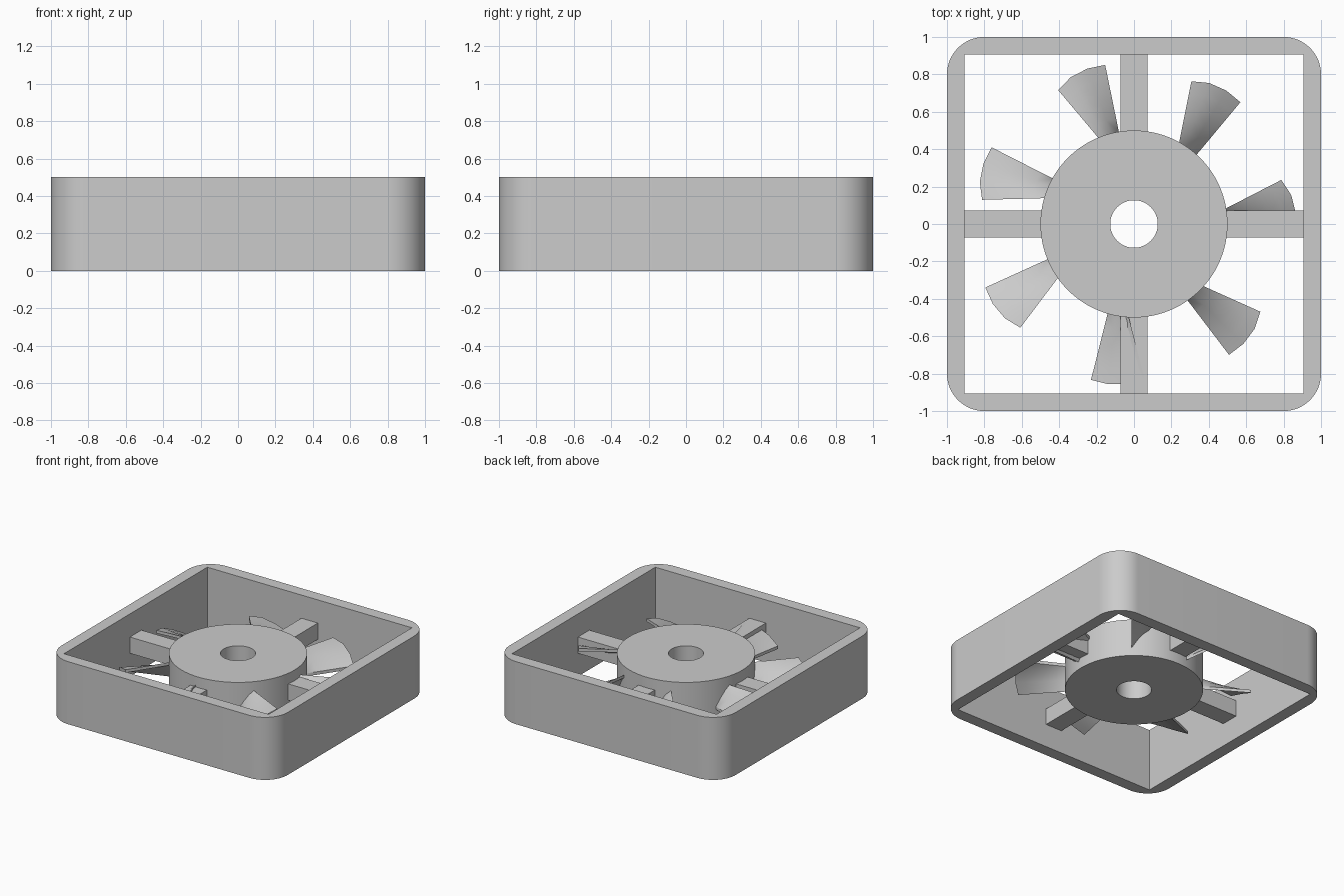
import bpy, bmesh
from math import sin, cos, pi, radians
from mathutils import Matrix, Vector

old = bpy.data.objects.get("Cube")
if old:
    bpy.data.objects.remove(old, do_unlink=True)

grey = bpy.data.materials.new("plain grey")
grey.use_nodes = True
COLOUR = (0.6, 0.6, 0.6, 1)
grey.diffuse_color = COLOUR
grey.node_tree.nodes["Principled BSDF"].inputs["Base Color"].default_value = COLOUR


def finish(name, bm):
    bmesh.ops.recalc_face_normals(bm, faces=bm.faces)
    mesh = bpy.data.meshes.new(name)
    bm.to_mesh(mesh)
    bm.free()
    mesh.materials.append(grey)
    ob = bpy.data.objects.new(name, mesh)
    bpy.context.collection.objects.link(ob)
    bpy.ops.object.select_all(action='DESELECT')
    ob.select_set(True)
    bpy.context.view_layer.objects.active = ob
    bpy.ops.object.shade_smooth_by_angle(angle=radians(30))
    return ob


def arc(cx, cy, r, start, sweep, steps):
    return [(cx + r * cos(start + sweep * i / steps),
             cy + r * sin(start + sweep * i / steps)) for i in range(steps + 1)]


def circle(r, steps):
    return arc(0, 0, r, 0, 2 * pi, steps)[:-1]


def plate(name, loops, z0, z1):
    """Extrude an outline with holes from z0 to z1."""
    bm = bmesh.new()
    for loop in loops:
        vs = [bm.verts.new((x, y, z0)) for x, y in loop]
        for a, b in zip(vs, vs[1:] + vs[:1]):
            bm.edges.new((a, b))
    bmesh.ops.triangle_fill(bm, edges=bm.edges[:], use_beauty=True)
    geom = bmesh.ops.extrude_face_region(bm, geom=bm.faces[:], use_keep_orig=True)["geom"]
    top = [g for g in geom if isinstance(g, bmesh.types.BMVert)]
    bmesh.ops.translate(bm, verts=top, vec=(0, 0, z1 - z0))
    return finish(name, bm)


# Square housing with rounded outer corners and a sharp inner opening
outer = []
for i, (sx, sy) in enumerate([(1, 1), (-1, 1), (-1, -1), (1, -1)]):
    outer += arc(0.8 * sx, 0.8 * sy, 0.2, i * pi / 2, pi / 2, 16)
inner = [(0.905, 0.905), (-0.905, 0.905), (-0.905, -0.905), (0.905, -0.905)]
plate("housing", [outer, inner], 0, 0.5)

# Hub with a central bore
plate("hub", [circle(0.5, 96), circle(0.127, 64)], 0.1, 0.4)

# Four struts from hub to housing
for i, side in enumerate(["right", "back", "left", "front"]):
    bm = bmesh.new()
    bmesh.ops.create_cube(bm, size=1)
    bmesh.ops.scale(bm, vec=(0.46, 0.145, 0.13), verts=bm.verts)
    bmesh.ops.translate(bm, vec=(0.68, 0, 0.25), verts=bm.verts)
    bmesh.ops.rotate(bm, cent=(0, 0, 0), matrix=Matrix.Rotation(i * pi / 2, 3, 'Z'), verts=bm.verts)
    finish("strut_" + side, bm)

# Seven twisted blades, flaring outward
ROOT = [(0.42, -0.082, 0.17), (0.42, -0.05, 0.24), (0.42, -0.025, 0.29), (0.42, -0.007, 0.32)]
TIP = [(0.852, -0.146, 0.19), (0.866, -0.05, 0.24), (0.853, 0.05, 0.285), (0.811, 0.136, 0.305)]
THICK, SPANS = Vector((0, 0, 0.012)), 6


def blade(name, angle):
    bm = bmesh.new()
    rows = []
    for k in range(SPANS + 1):
        mid = [Vector(a).lerp(Vector(b), k / SPANS) for a, b in zip(ROOT, TIP)]
        ring = [p + THICK for p in mid] + [p - THICK for p in reversed(mid)]
        rows.append([bm.verts.new(p) for p in ring])
    for r0, r1 in zip(rows, rows[1:]):
        for j in range(len(r0)):
            n = (j + 1) % len(r0)
            bm.faces.new((r0[j], r0[n], r1[n], r1[j]))
    for row in (rows[0], rows[-1]):
        bm.faces.new(row)
    bmesh.ops.rotate(bm, cent=(0, 0, 0), matrix=Matrix.Rotation(angle, 3, 'Z'), verts=bm.verts)
    finish(name, bm)


for i in range(7):
    blade(f"blade_{i + 1}", radians(110) + i * 2 * pi / 7)
